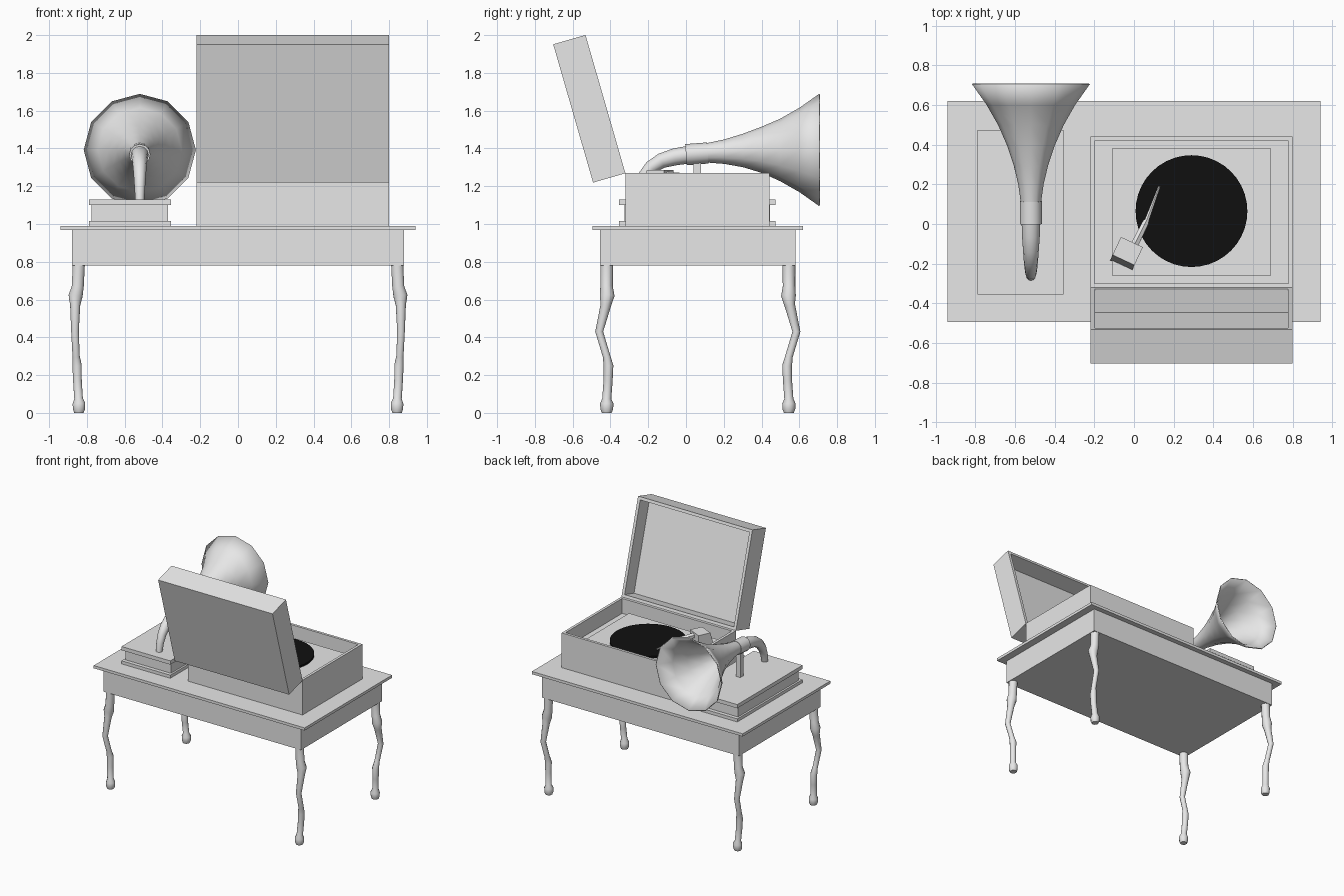
import bpy
import bmesh
import math
from mathutils import Vector, Matrix

if "Cube" in bpy.data.objects:
    bpy.data.objects.remove(bpy.data.objects["Cube"], do_unlink=True)


def make_material(name, rgb):
    mat = bpy.data.materials.new(name)
    mat.use_nodes = True
    mat.diffuse_color = (*rgb, 1)
    bsdf = mat.node_tree.nodes["Principled BSDF"]
    bsdf.inputs["Base Color"].default_value = (*rgb, 1)
    bsdf.inputs["Roughness"].default_value = 0.8
    return mat


GREY = make_material("light grey", (0.8, 0.8, 0.8))
BLACK = make_material("record black", (0.005, 0.005, 0.005))


def finish(name, bm, mat=GREY, smooth=None):
    bmesh.ops.recalc_face_normals(bm, faces=bm.faces)
    mesh = bpy.data.meshes.new(name)
    bm.to_mesh(mesh)
    bm.free()
    mesh.materials.append(mat)
    obj = bpy.data.objects.new(name, mesh)
    bpy.context.collection.objects.link(obj)
    if smooth:
        bpy.ops.object.select_all(action="DESELECT")
        obj.select_set(True)
        bpy.context.view_layer.objects.active = obj
        bpy.ops.object.shade_smooth_by_angle(angle=math.radians(smooth))
    return obj


def cube_mesh(size):
    bm = bmesh.new()
    bmesh.ops.create_cube(bm, size=1, matrix=Matrix.Diagonal((*size, 1)))
    return bm


def box(name, x, y, z):
    """Block given by its (min, max) range on each axis."""
    bm = cube_mesh([b - a for a, b in (x, y, z)])
    bmesh.ops.translate(bm, verts=bm.verts, vec=[(a + b) / 2 for a, b in (x, y, z)])
    return finish(name, bm)


def tray(name, size, wall, depth, matrix):
    """Block hollowed out from its local top face."""
    bm = cube_mesh(size)
    top = max(bm.faces, key=lambda f: f.calc_center_median().z)
    bmesh.ops.inset_individual(bm, faces=[top], thickness=wall)
    bmesh.ops.translate(bm, verts=top.verts, vec=(0, 0, 0))
    hole = bmesh.ops.extrude_discrete_faces(bm, faces=[top])["faces"][0]
    bmesh.ops.translate(bm, verts=hole.verts, vec=(0, 0, -depth))
    bmesh.ops.transform(bm, verts=bm.verts, matrix=matrix)
    return finish(name, bm)


def loft(name, points, sides, caps=(True, True), smooth=40):
    """Tube through (x, y, z, radius) points."""
    bm = bmesh.new()
    centres = [Vector(p[:3]) for p in points]
    rings = []
    for i, c in enumerate(centres):
        tangent = centres[min(i + 1, len(centres) - 1)] - centres[max(i - 1, 0)]
        up = tangent.cross(Vector((1, 0, 0))).normalized()
        side = up.cross(tangent).normalized()
        angles = [math.tau * k / sides for k in range(sides)]
        rings.append([bm.verts.new(c + points[i][3] * (up * math.cos(a) + side * math.sin(a)))
                      for a in angles])
    for lower, upper in zip(rings, rings[1:]):
        for k in range(sides):
            n = (k + 1) % sides
            bm.faces.new((lower[k], lower[n], upper[n], upper[k]))
    for ring, cap in zip((rings[0], rings[-1]), caps):
        if cap:
            bm.faces.new(ring)
    return finish(name, bm, GREY, smooth)


# Table
box("table_top", (-0.94, 0.94), (-0.495, 0.62), (0.968, 0.99))
box("table_apron", (-0.88, 0.88), (-0.455, 0.58), (0.78, 0.968))

# Curved legs: height, sideways offset, depth offset, radius
LEG = [(0, 0.842, 0.482, 0.026), (0.02, 0.842, 0.482, 0.034), (0.05, 0.842, 0.482, 0.035),
       (0.075, 0.844, 0.482, 0.024), (0.17, 0.85, 0.475, 0.024), (0.25, 0.852, 0.473, 0.026),
       (0.3, 0.857, 0.483, 0.02), (0.43, 0.863, 0.522, 0.021), (0.57, 0.862, 0.487, 0.028),
       (0.62, 0.86, 0.48, 0.039), (0.67, 0.848, 0.483, 0.033), (0.79, 0.843, 0.482, 0.034)]
for sx, side in ((1, "left"), (-1, "right")):
    for sy, end in ((-1, "front"), (1, "back")):
        loft(f"{end}_{side}_leg", [(sx * x, 0.0625 + sy * y, z, r) for z, x, y, r in LEG], 10)

# Record player case, deck and open lid
tray("player_case", (1.02, 0.762, 0.28), 0.03, 0.12, Matrix.Translation((0.29, 0.06, 1.13)))
box("player_deck", (-0.11, 0.69), (-0.26, 0.38), (1.14, 1.19))
tray("player_lid", (1.02, 0.762, 0.178), 0.033, 0.125,
     Matrix.Translation((0.29, -0.512, 1.61)) @ Matrix.Rotation(math.radians(-73.9), 4, "X"))

# Record
bm = bmesh.new()
bmesh.ops.create_cone(bm, cap_ends=True, segments=40, radius1=0.282, radius2=0.282, depth=0.015,
                      matrix=Matrix.Translation((0.29, 0.065, 1.1975)))
finish("record", bm, BLACK)

# Pickup head with a sloped front, and its tapered arm
turn = Matrix.Translation((-0.038, -0.15, 1.23)) @ Matrix.Rotation(math.radians(-25), 4, "Z")
bm = cube_mesh((0.122, 0.13, 0.11))
for v in bm.verts:
    if v.co.y < 0 and v.co.z > 0:
        v.co.y += 0.03
bmesh.ops.transform(bm, verts=bm.verts, matrix=turn)
finish("pickup_head", bm)
loft("pickup_arm", [(0.0, -0.11, 1.255, 0.022), (0.06, 0.01, 1.25, 0.018),
                    (0.065, 0.02, 1.248, 0.012), (0.128, 0.19, 1.22, 0.006)], 6)

# Horn player base
box("horn_base_lower_plate", (-0.79, -0.355), (-0.355, 0.475), (0.99, 1.015))
box("horn_base_body", (-0.775, -0.37), (-0.325, 0.445), (1.015, 1.1))
box("horn_base_upper_plate", (-0.79, -0.355), (-0.355, 0.475), (1.1, 1.13))
box("horn_post", (-0.54, -0.5), (0.04, 0.08), (1.13, 1.33))

# Horn, collar and bent neck
HORN = [(0.1, 0.05, 1.376), (0.2, 0.064, 1.382), (0.3, 0.088, 1.388), (0.4, 0.122, 1.392),
        (0.5, 0.166, 1.392), (0.6, 0.223, 1.392), (0.705, 0.297, 1.392)]
horn = loft("horn", [(-0.52, y, z, r) for y, r, z in HORN], 12, (True, False))
shell = horn.modifiers.new("shell", "SOLIDIFY")
shell.thickness = 0.008
loft("horn_collar", [(-0.52, 0.0, 1.367, 0.056), (-0.52, 0.115, 1.376, 0.056)], 12)
NECK = [(0.02, 1.368, 0.047), (-0.06, 1.355, 0.045), (-0.13, 1.335, 0.04), (-0.185, 1.3, 0.036),
        (-0.225, 1.25, 0.032), (-0.25, 1.19, 0.028), (-0.262, 1.125, 0.024)]
loft("horn_neck", [(-0.52, y, z, r) for y, z, r in NECK], 12)
